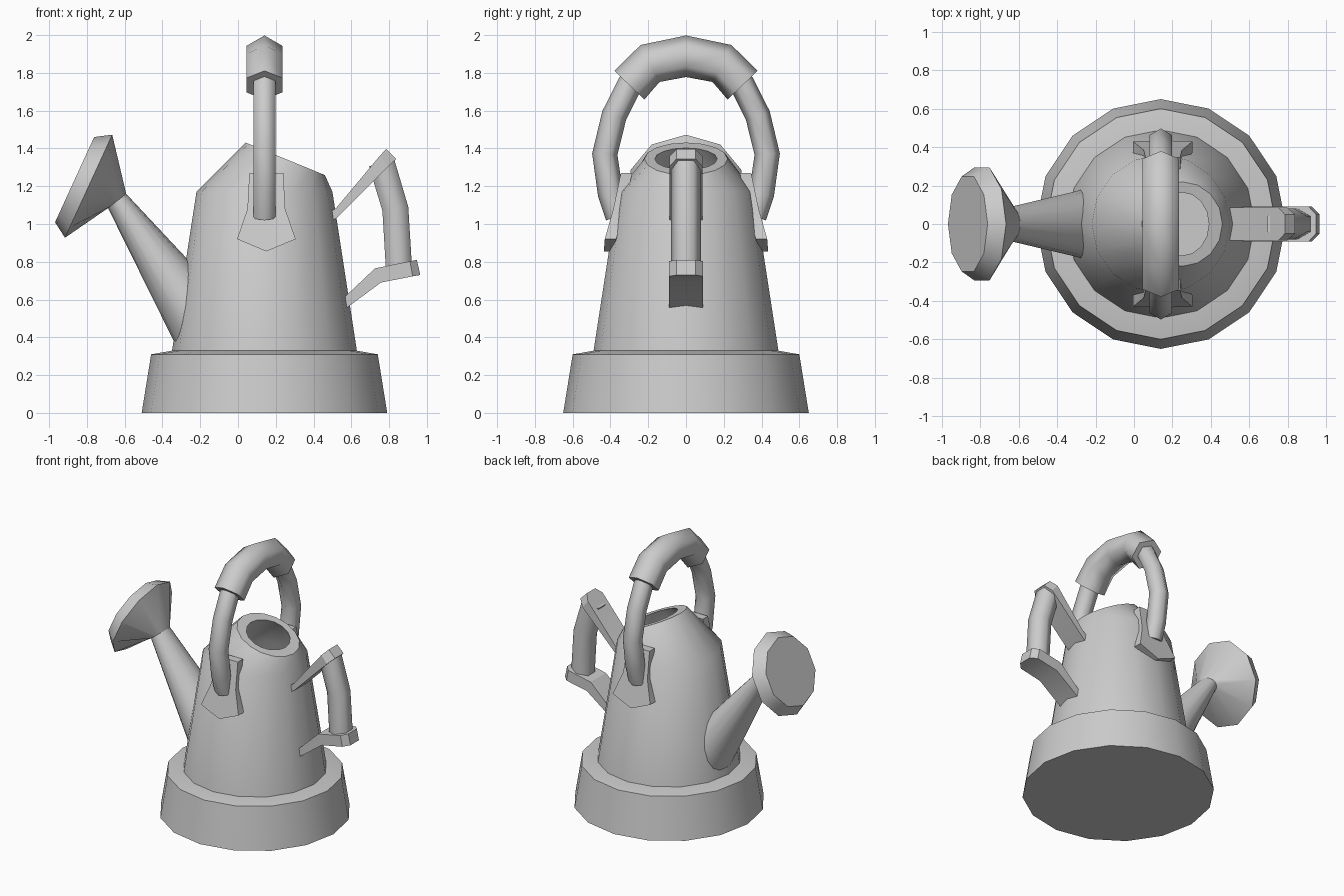
import bpy, bmesh, math
from mathutils import Vector as V

cube = bpy.data.objects.get("Cube")
if cube:
    bpy.data.objects.remove(cube)

AXIS = 0.14
X, Y, Z = V((1, 0, 0)), V((0, 1, 0)), V((0, 0, 1))

grey = bpy.data.materials.new("plain grey")
grey.use_nodes = True
colour = (0.6, 0.6, 0.6, 1)
grey.diffuse_color = colour
grey.node_tree.nodes["Principled BSDF"].inputs["Base Color"].default_value = colour


def ring(centre, u, v, n):
    """Closed ring of n points, the first one lying along u."""
    return [V(centre) + u * math.cos(2 * math.pi * i / n) + v * math.sin(2 * math.pi * i / n)
            for i in range(n)]


def loft(name, rings, angle=40):
    """Skin a list of equal rings and cap both ends."""
    bm = bmesh.new()
    rows = [[bm.verts.new(p) for p in r] for r in rings]
    n = len(rows[0])
    for a, b in zip(rows, rows[1:]):
        for i in range(n):
            j = (i + 1) % n
            bm.faces.new((a[i], a[j], b[j], b[i]))
    bm.faces.new(rows[0][::-1])
    bm.faces.new(rows[-1])
    bmesh.ops.recalc_face_normals(bm, faces=bm.faces)
    mesh = bpy.data.meshes.new(name)
    bm.to_mesh(mesh)
    bm.free()
    mesh.materials.append(grey)
    ob = bpy.data.objects.new(name, mesh)
    bpy.context.collection.objects.link(ob)
    bpy.ops.object.select_all(action='DESELECT')
    ob.select_set(True)
    bpy.context.view_layer.objects.active = ob
    bpy.ops.object.shade_smooth_by_angle(angle=math.radians(angle))


def tube(name, path, radius, normal, vertex_on_normal=False):
    """Six-sided tube along a path lying in the plane with this normal."""
    path = [V(p) for p in path]
    rings = []
    for i, p in enumerate(path):
        t = (path[min(i + 1, len(path) - 1)] - path[max(i - 1, 0)]).normalized()
        up = t.cross(normal)
        u, v = (normal, up) if vertex_on_normal else (up, normal)
        rings.append(ring(p, u * radius, v * radius, 6))
    loft(name, rings, 62)


def flat_ring(r, z):
    return ring((AXIS, 0, z), X * r, Y * r, 16)


def arch(half):
    """Mirror a half path across y = 0; its last point is on the middle."""
    pts = [(AXIS, y, z) for y, z in half]
    return pts + [(x, -y, z) for x, y, z in reversed(pts[:-1])]


# wide foot
loft("foot", [flat_ring(0.65, 0), flat_ring(0.60, 0.31), flat_ring(0.485, 0.33)])

# hollow body with a tilted rim
slope = X - Z * 0.41
mouth = (0.25, 0, 1.345)
loft("body", [
    flat_ring(0.49, 0.325), flat_ring(0.36, 1.17),
    ring(mouth, slope * 0.21, Y * 0.22, 16),
    ring(mouth, slope * 0.14, Y * 0.165, 16),
    flat_ring(0.30, 1.13), flat_ring(0.38, 0.37)])

# spout
loft("spout", [
    ring((-0.25, 0, 0.515), V((0.045, 0, 0.235)), Y * 0.185, 16),
    ring((-0.295, 0, 0.585), V((0.04, 0, 0.215)), Y * 0.172, 16),
    ring((-0.64, 0, 1.122), V((0.048, 0, 0.038)), Y * 0.09, 16)])

# sprinkler head
lean = V((0.417, 0, 0.909))
loft("sprinkler_head", [
    ring((-0.64, 0, 1.122), V((0.048, 0, 0.038)), Y * 0.09, 10),
    ring((-0.791, 0, 1.20), lean * 0.30, Y * 0.31, 10),
    ring((-0.865, 0, 1.235), lean * 0.248, Y * 0.26, 10)])

# overhead carrying handle and its thicker grip
top = [(-0.30, 1.735), (-0.19, 1.85), (0, 1.888)]
tube("carrying_handle", arch([(-0.36, 1.04), (-0.40, 1.16), (-0.43, 1.37),
                              (-0.38, 1.575)] + top), 0.067, X)
tube("carrying_grip", arch(top), 0.11, X)

# flared lugs holding the carrying handle: half width, height, outer y
lug = [(0.09, 1.27, 0.345), (0.10, 1.08, 0.385), (0.155, 0.92, 0.43)]


def lug_outline(side, inset):
    right = [V((0.15 + w, side * (y - inset), z)) for w, z, y in lug]
    left = [V((0.15 - w, side * (y - inset), z)) for w, z, y in lug]
    return right + [V((0.15, side * (0.435 - inset), 0.855))] + left[::-1]


for side, name in ((-1, "front_lug"), (1, "back_lug")):
    loft(name, [lug_outline(side, 0.06), lug_outline(side, 0)], 30)


def bracket(name, sections):
    """Strap across y from (top point, bottom point, half width) sections."""
    loft(name, [[V((a[0], -w, a[1])), V((a[0], w, a[1])),
                 V((b[0], w, b[1])), V((b[0], -w, b[1]))]
                for a, b, w in sections], 30)


# rear handle with two straps
bracket("upper_bracket", [
    ((0.47, 1.05), (0.46, 0.99), 0.087), ((0.52, 1.085), (0.525, 1.035), 0.087),
    ((0.75, 1.36), (0.795, 1.305), 0.087), ((0.785, 1.397), (0.838, 1.345), 0.05)])
bracket("lower_bracket", [
    ((0.54, 0.59), (0.54, 0.53), 0.09), ((0.725, 0.765), (0.757, 0.69), 0.09),
    ((0.91, 0.803), (0.925, 0.723), 0.09), ((0.947, 0.81), (0.965, 0.73), 0.05)])
tube("rear_grip", [(0.76, 0, 1.325), (0.833, 0, 1.08), (0.853, 0, 0.75)], 0.08, Y, True)
